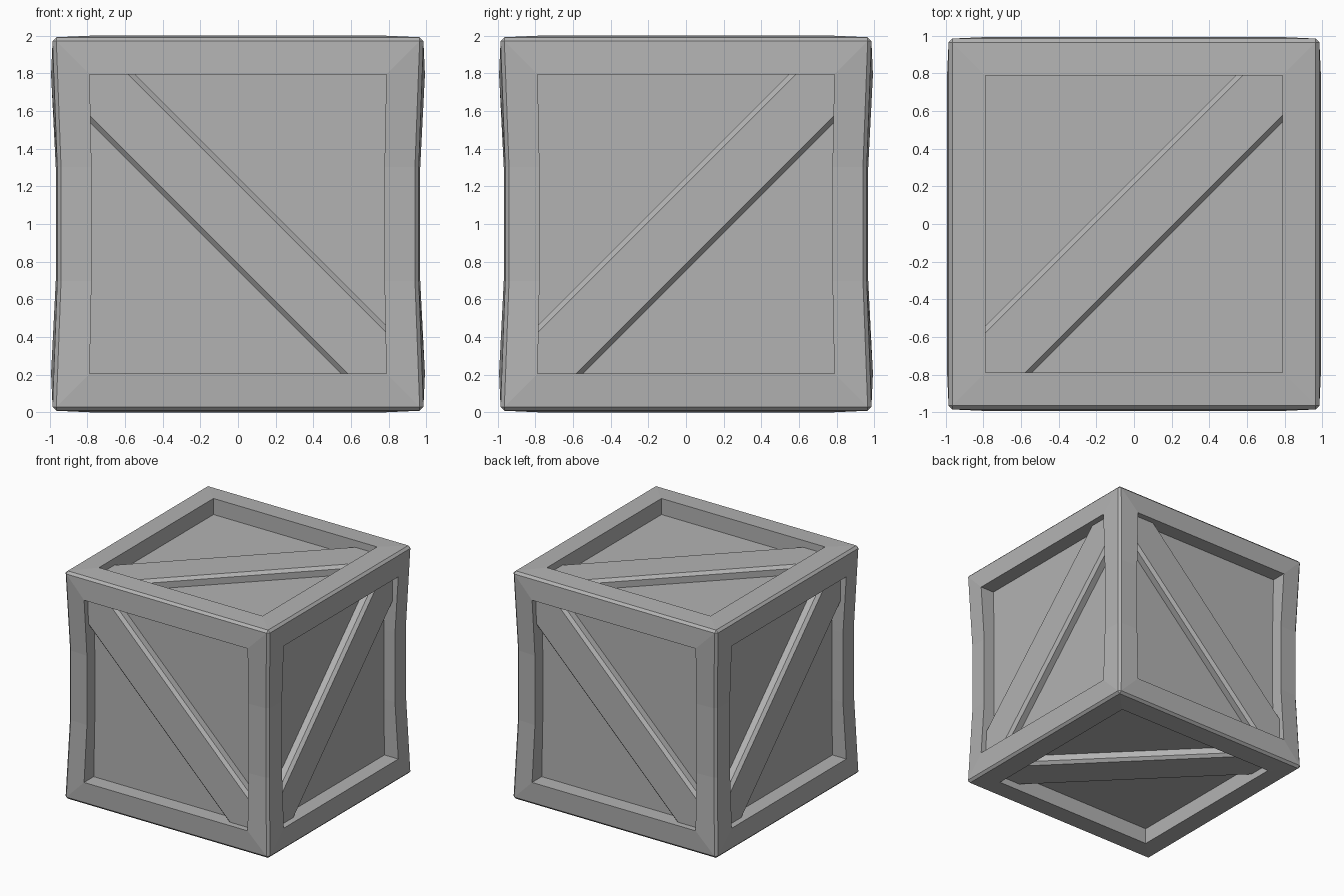
import bpy, bmesh
from math import radians
from mathutils import Matrix

if "Cube" in bpy.data.objects:
    bpy.data.objects.remove(bpy.data.objects["Cube"])

grey = bpy.data.materials.new("grey")
grey.diffuse_color = (0.45, 0.45, 0.45, 1)
grey.use_nodes = True
grey.node_tree.nodes["Principled BSDF"].inputs["Base Color"].default_value = grey.diffuse_color


def to_object(bm, name):
    bmesh.ops.recalc_face_normals(bm, faces=bm.faces)
    mesh = bpy.data.meshes.new(name)
    bm.to_mesh(mesh)
    bm.free()
    mesh.materials.append(grey)
    obj = bpy.data.objects.new(name, mesh)
    obj.location.z = 1
    bpy.context.collection.objects.link(obj)
    return obj


# Outer frame: chamfered cube with a square opening on every side
bm = bmesh.new()
bmesh.ops.create_cube(bm, size=1.97)
bmesh.ops.bevel(bm, geom=list(bm.edges), offset=0.02, segments=1, affect='EDGES')
sides = [f for f in bm.faces if f.calc_area() > 1]
bmesh.ops.inset_individual(bm, faces=sides, thickness=0.177, depth=0,
                           use_even_offset=True)
for f in sides:
    f.normal_update()
    bmesh.ops.translate(bm, verts=f.verts, vec=f.normal * 0.008)
# Walls of the openings, run down to the panels
wells = bmesh.ops.extrude_discrete_faces(bm, faces=sides)['faces']
for f in wells:
    f.normal_update()
    bmesh.ops.translate(bm, verts=f.verts, vec=f.normal * -0.143)
bmesh.ops.delete(bm, geom=wells, context='FACES')
# Posts are pinched inwards at mid height
for z in (-0.3, 0.3):
    bmesh.ops.bisect_plane(bm, geom=bm.verts[:] + bm.edges[:] + bm.faces[:],
                           plane_co=(0, 0, z), plane_no=(0, 0, 1))
for v in bm.verts:
    if abs(v.co.z) < 0.35:
        for i in (0, 1):
            c = abs(v.co[i])
            shift = 0.025 if c > 0.9 else 0.01 if c < 0.82 else 0
            v.co[i] -= shift if v.co[i] > 0 else -shift
    v.co.z *= 1.007
to_object(bm, "frame")

# Inner box forms the six recessed panels
bm = bmesh.new()
bmesh.ops.create_cube(bm, size=1.72)
to_object(bm, "panels")


def brace(name, angle, turn):
    """Chamfered diagonal plank, made on the top side and turned to its own."""
    bm = bmesh.new()
    bmesh.ops.create_cube(bm, size=1)
    bmesh.ops.transform(bm, verts=bm.verts, matrix=Matrix.Translation((0, 0, 0.87))
                        @ Matrix.Diagonal((2.28, 0.35, 0.14, 1)))
    rims = [e for e in bm.edges if all(v.co.z > 0.9 for v in e.verts)
            and e.calc_length() > 1]
    bmesh.ops.bevel(bm, geom=rims, offset=0.025, segments=1, affect='EDGES')
    bmesh.ops.transform(bm, verts=bm.verts,
                        matrix=turn @ Matrix.Rotation(radians(angle), 4, 'Z'))
    to_object(bm, name)


# Diagonal braces on all six sides
upright = Matrix.Rotation(radians(90), 4, 'X')
for i, side in enumerate(("front", "right", "back", "left")):
    turn = Matrix.Rotation(radians(90 * i), 4, 'Z') @ upright
    brace(side + "_brace", 45 if i % 2 else -45, turn)
brace("top_brace", 45, Matrix.Identity(4))
brace("bottom_brace", 45, Matrix.Rotation(radians(180), 4, 'X'))
